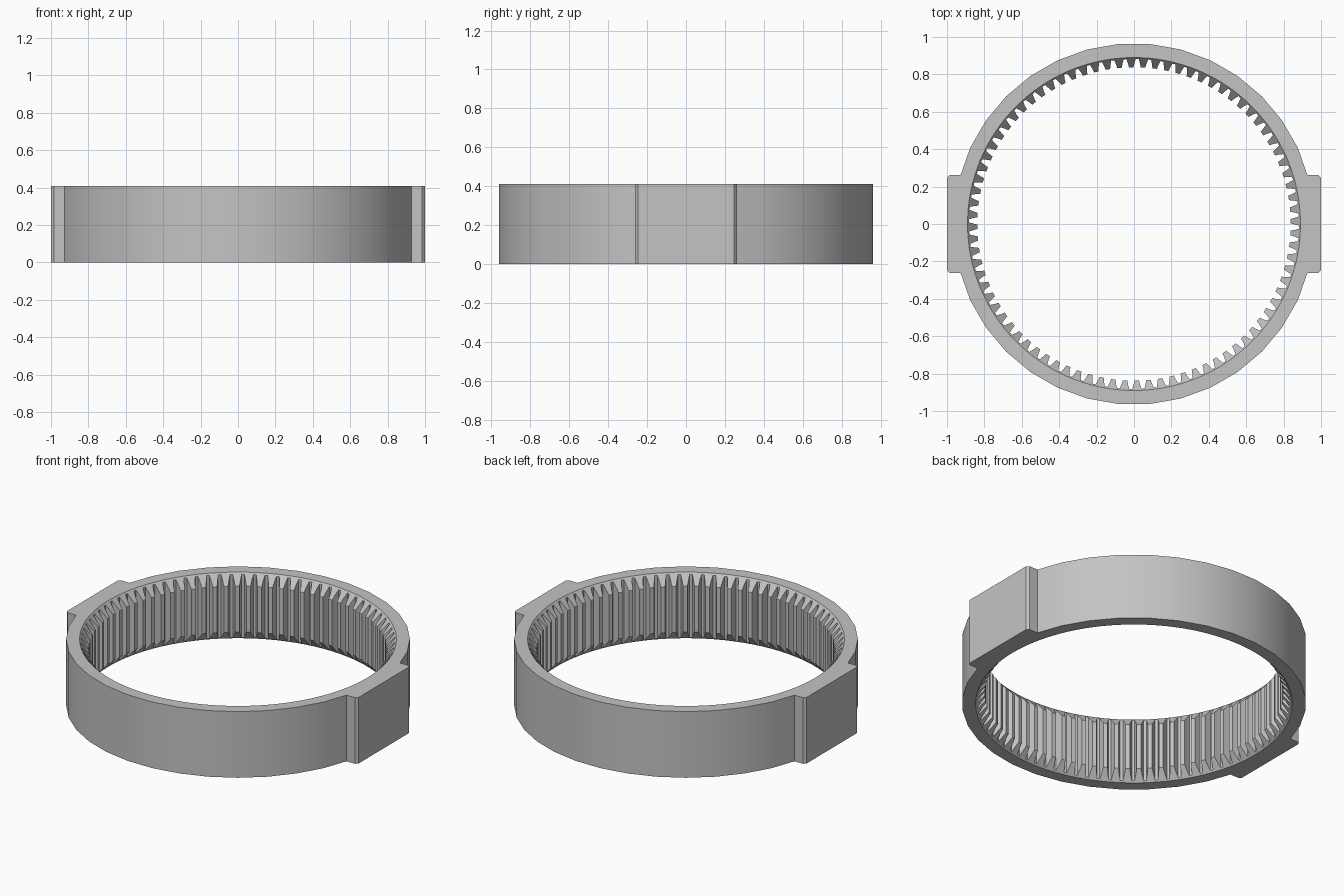
import bpy, bmesh
from math import radians, cos, sin, tau

if "Cube" in bpy.data.objects:
    bpy.data.objects.remove(bpy.data.objects["Cube"])

HEIGHT = 0.41
OUTER_R, RIM_R, ROOT_R, TIP_R = 0.966, 0.89, 0.882, 0.838
TEETH = 84
SLOPE = 1.2          # steepness of the bevel at the tooth ends

grey = bpy.data.materials.new("plain grey")
grey.use_nodes = True
colour = (0.55, 0.55, 0.55, 1)
grey.diffuse_color = colour
grey.node_tree.nodes["Principled BSDF"].inputs["Base Color"].default_value = colour


def polar(r, a):
    return (r * cos(a), r * sin(a))


def outer_outline():
    """Faceted circle with a flat chamfered mounting pad on each side."""
    pad = [(0.927, 0.262), (0.985, 0.262), (1.0, 0.248)]
    arc = [polar(OUTER_R, radians(d)) for d in range(25, 160, 10)]
    half = list(reversed(pad)) + arc + [(-x, y) for x, y in pad]
    return half + [(-x, -y) for x, y in half]


def tooth_profile():
    """Radius and angle of every point around the toothed bore."""
    mid = (ROOT_R + TIP_R) / 2
    tooth = [(ROOT_R, -0.025), (mid, -0.0175), (TIP_R, -0.012),
             (TIP_R, 0.012), (mid, 0.0175), (ROOT_R, 0.025)]
    return [(r, radians(91) + i * tau / TEETH + w / r)
            for i in range(TEETH) for r, w in tooth]


bm = bmesh.new()


def add_loop(points):
    return [bm.verts.new(p) for p in points]


def bridge(a, b):
    for i in range(len(a)):
        j = (i + 1) % len(a)
        bm.faces.new((a[i], a[j], b[j], b[i]))


def close(loop):
    return [bm.edges.get((v, loop[i - 1])) for i, v in enumerate(loop)]


outline, profile = outer_outline(), tooth_profile()

# Outer wall
wall = [add_loop((x, y, z) for x, y in outline) for z in (0, HEIGHT)]
bridge(*wall)

# Toothed bore, with the tooth ends cut back along a cone
rims, ends = [], []
for z, s in ((0, 1), (HEIGHT, -1)):
    rims.append(add_loop((*polar(RIM_R, a), z) for r, a in profile))
    ends.append(add_loop((*polar(r, a), z + s * (RIM_R - r) * SLOPE) for r, a in profile))
    bridge(rims[-1], ends[-1])
bridge(*ends)

# Flat top and bottom
for outer, inner in zip(wall, rims):
    bmesh.ops.triangle_fill(bm, edges=close(outer) + close(inner), use_beauty=True)

bmesh.ops.recalc_face_normals(bm, faces=bm.faces[:])
mesh = bpy.data.meshes.new("ring_gear")
bm.to_mesh(mesh)
bm.free()
mesh.materials.append(grey)
ring = bpy.data.objects.new("ring_gear", mesh)
bpy.context.collection.objects.link(ring)

bpy.ops.object.select_all(action="DESELECT")
ring.select_set(True)
bpy.context.view_layer.objects.active = ring
bpy.ops.object.shade_smooth_by_angle(angle=radians(20))
